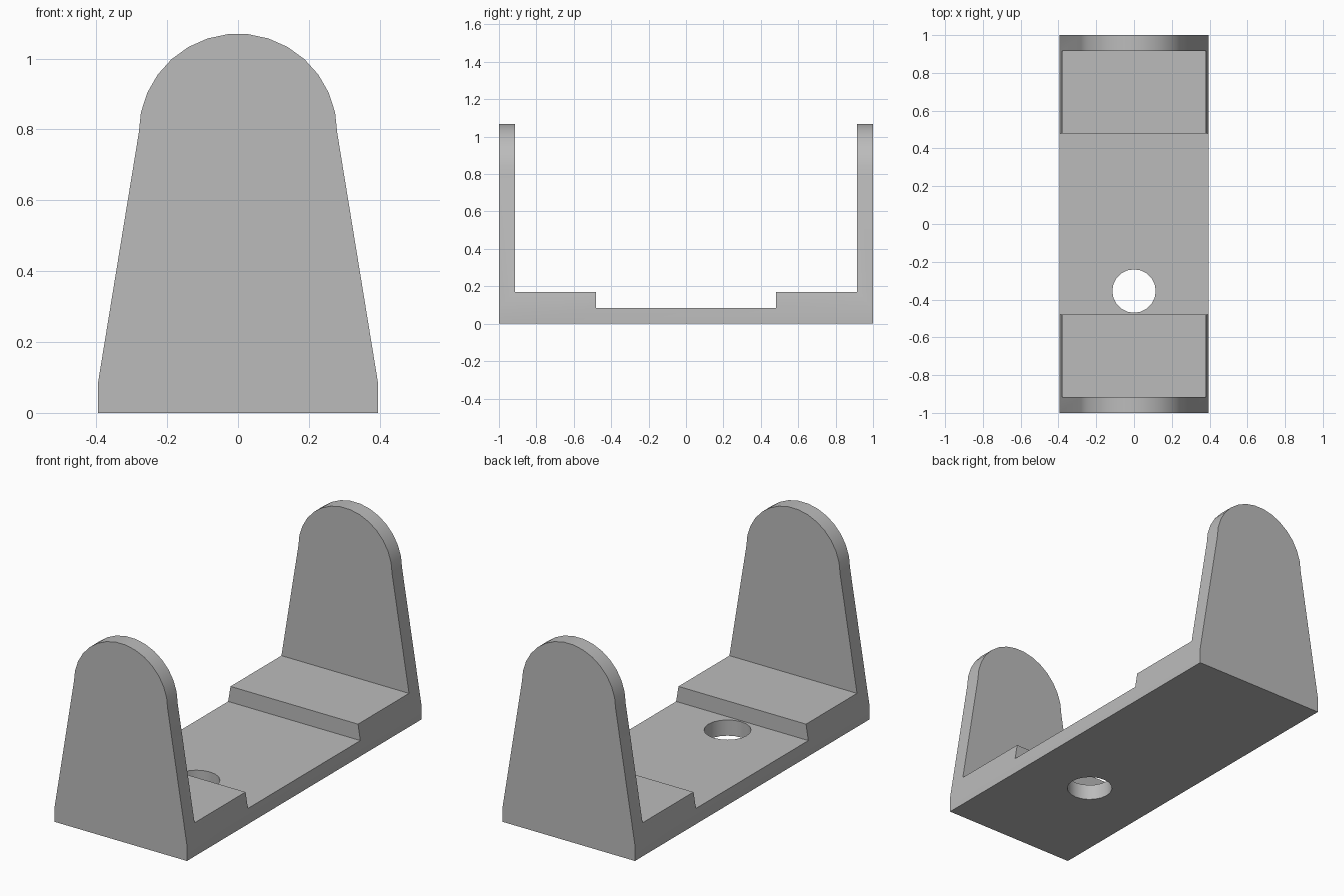
import bpy, bmesh
from math import sin, cos, radians, pi
from mathutils import Vector

cube = bpy.data.objects.get("Cube")
if cube:
    bpy.data.objects.remove(cube, do_unlink=True)

grey = bpy.data.materials.new("light_grey")
grey.use_nodes = True
colour = (0.5, 0.5, 0.5, 1)
grey.diffuse_color = colour
grey.node_tree.nodes["Principled BSDF"].inputs["Base Color"].default_value = colour


def extrude(name, points, depth):
    """Closed solid made by sweeping a planar outline along a vector."""
    bm = bmesh.new()
    face = bm.faces.new([bm.verts.new(p) for p in points])
    swept = bmesh.ops.extrude_face_region(bm, geom=[face])["geom"]
    verts = [v for v in swept if isinstance(v, bmesh.types.BMVert)]
    bmesh.ops.translate(bm, verts=verts, vec=Vector(depth))
    bmesh.ops.recalc_face_normals(bm, faces=bm.faces)
    mesh = bpy.data.meshes.new(name)
    bm.to_mesh(mesh)
    bm.free()
    mesh.materials.append(grey)
    obj = bpy.data.objects.new(name, mesh)
    bpy.context.collection.objects.link(obj)
    return obj


# Bracket body: tapered outline with a rounded top, full length
half, floor, radius, centre = 0.395, 0.085, 0.28, 0.79
outline = [(-half, -1, floor), (-half, -1, 0), (half, -1, 0), (half, -1, floor)]
for i in range(16):
    a = radians(12 * i)
    outline.append((radius * cos(a), -1, centre + radius * sin(a)))
bracket = extrude("bracket", outline, (0, 2, 0))

# Stepped channel between the two end plates
right = [(0.48, floor), (0.48, 0.17), (0.915, 0.17), (0.915, 1.3)]
left = [(-y, z) for y, z in reversed(right)]
channel = extrude("channel_cutter", [(-0.6, y, z) for y, z in right + left], (1.2, 0, 0))

# Round hole through the floor
ring = [(0.115 * cos(pi * i / 10), -0.355 + 0.115 * sin(pi * i / 10), -0.1) for i in range(20)]
hole = extrude("hole_cutter", ring, (0, 0, 0.4))

for cutter in (channel, hole):
    cutter.hide_render = True
    cutter.hide_viewport = True
    cut = bracket.modifiers.new(cutter.name, 'BOOLEAN')
    cut.operation = 'DIFFERENCE'
    cut.solver = 'EXACT'
    cut.object = cutter

# Apply the cuts, then smooth the rounded surfaces
bpy.context.view_layer.update()
result = bpy.data.meshes.new_from_object(bracket.evaluated_get(bpy.context.evaluated_depsgraph_get()))
bracket.modifiers.clear()
bracket.data = result
for cutter in (channel, hole):
    bpy.data.objects.remove(cutter, do_unlink=True)
bpy.ops.object.select_all(action='DESELECT')
bracket.select_set(True)
bpy.context.view_layer.objects.active = bracket
bpy.ops.object.shade_smooth_by_angle(angle=radians(30))
